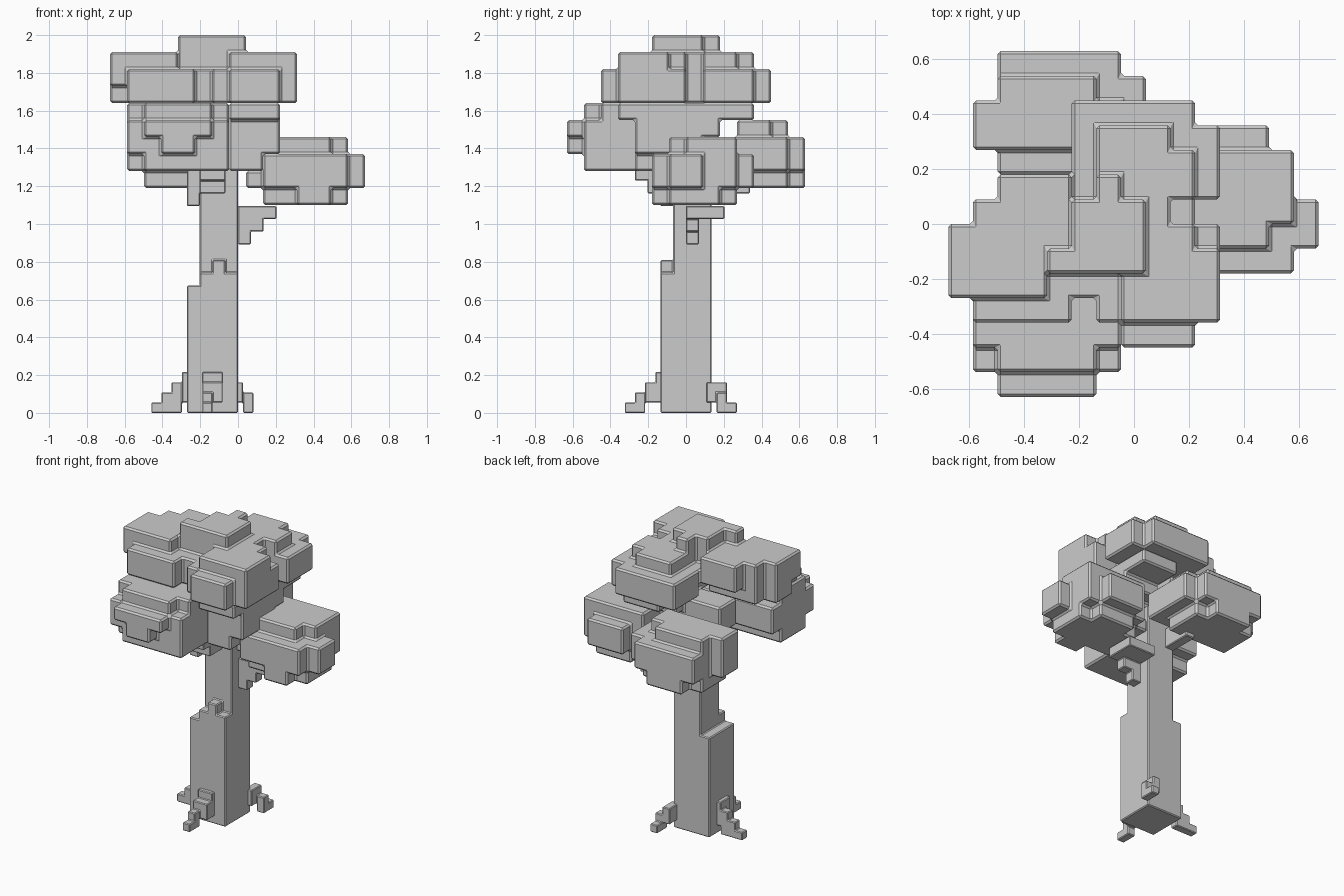
import bpy, bmesh
from math import radians
from mathutils import Vector

if "Cube" in bpy.data.objects:
    bpy.data.objects.remove(bpy.data.objects["Cube"])


def voxels(name, origin, size, boxes, bevel, holes=()):
    """Fill boxes (x0,x1,y0,y1,z0,z1 in grid cells), skin them, bevel the edges."""
    def fill(items):
        return {(x, y, z) for a, b, c, d, e, f in items
                for x in range(a, b) for y in range(c, d) for z in range(e, f)}
    cells = fill(boxes) - fill(holes)
    bm = bmesh.new()
    verts = {}

    def vert(p):
        if p not in verts:
            verts[p] = bm.verts.new(Vector(origin) + Vector(p) * size)
        return verts[p]

    for c in sorted(cells):
        for axis in range(3):
            u, v = (axis + 1) % 3, (axis + 2) % 3
            for side in (0, 1):
                n = list(c)
                n[axis] += 1 if side else -1
                if tuple(n) in cells:
                    continue
                quad = []
                for du, dv in ((0, 0), (1, 0), (1, 1), (0, 1)):
                    p = list(c)
                    p[axis] += side
                    p[u] += du
                    p[v] += dv
                    quad.append(vert(tuple(p)))
                bm.faces.new(quad if side else quad[::-1])
    bmesh.ops.dissolve_limit(bm, angle_limit=radians(1), verts=bm.verts[:], edges=bm.edges[:])
    mesh = bpy.data.meshes.new(name)
    bm.to_mesh(mesh)
    bm.free()
    obj = bpy.data.objects.new(name, mesh)
    bpy.context.collection.objects.link(obj)
    mod = obj.modifiers.new("edge_bevel", 'BEVEL')
    mod.width = bevel
    mod.segments = 1
    mod.limit_method = 'ANGLE'
    mod.angle_limit = radians(30)
    return obj


# Trunk with stepped shoulder
T0, TS = (-0.27, -0.135, 0), 0.0675
voxels("trunk", T0, TS, [
    (0, 4, 0, 4, 0, 10), (1, 4, 0, 1, 10, 11), (2, 3, 0, 1, 11, 12),
    (1, 4, 1, 4, 10, 21)], 0.006)

# Branches
B0 = (-0.27, -0.135, 0.015)
voxels("right_branch", B0, TS, [
    (4, 5, 2, 3, 13, 16), (5, 6, 2, 3, 14, 16), (6, 7, 2, 5, 15, 16),
    (4, 6, 2, 5, 15, 16)], 0.005)
voxels("front_branch", B0, TS, [
    (0, 1, 0, 2, 16, 19), (1, 3, -1, 1, 17, 18), (1, 3, -2, 0, 18, 20)], 0.005)
voxels("back_branch", B0, TS, [(1, 2, 4, 6, 17, 19), (1, 2, 5, 7, 17, 19)], 0.005)

# Roots
R0, RS = (-0.459, -0.324, 0), 0.054
voxels("left_root", R0, RS, [
    (0, 1, 6, 7, 0, 1), (1, 2, 6, 7, 0, 2), (2, 3, 6, 7, 0, 3), (3, 4, 5, 7, 1, 4)], 0.005)
voxels("front_root", R0, RS, [
    (5, 6, 0, 1, 0, 1), (5, 6, 1, 2, 0, 2), (5, 7, 2, 3, 1, 3), (5, 7, 3, 4, 1, 4)], 0.005)
voxels("back_root", R0, RS, [
    (9, 10, 10, 11, 0, 1), (9, 10, 9, 10, 0, 2), (8, 9, 8, 10, 1, 3)], 0.005)

# Foliage clumps share one grid
L0, LS, LB = (-0.677, -0.63, 1.1), 0.09, 0.011
voxels("right_foliage", L0, LS, [
    (11, 13, 5, 9, 0, 1), (9, 14, 6, 9, 0, 1), (10, 13, 9, 10, 0, 1),
    (8, 9, 6, 9, 1, 2), (9, 14, 5, 10, 1, 3), (10, 13, 10, 11, 1, 3),
    (14, 15, 6, 8, 1, 3), (9, 13, 6, 10, 3, 4), (13, 14, 7, 10, 3, 4)], LB)
voxels("back_foliage", L0, LS, [
    (2, 7, 10, 13, 1, 2), (3, 6, 13, 14, 1, 2), (1, 8, 10, 12, 2, 4),
    (2, 8, 9, 13, 2, 4), (2, 7, 13, 14, 2, 4), (2, 6, 10, 13, 4, 5),
    (1, 7, 10, 12, 4, 5)], LB)
voxels("front_foliage", L0, LS, [
    (2, 7, 1, 5, 2, 3), (1, 7, 2, 5, 2, 3), (1, 7, 1, 6, 3, 5),
    (3, 5, 0, 1, 3, 4), (2, 6, 0, 1, 4, 5), (2, 6, 1, 5, 5, 6),
    (1, 7, 2, 5, 5, 6)], LB)
voxels("middle_foliage", L0, LS, [
    (7, 9, 4, 8, 2, 3), (7, 10, 4, 8, 3, 4), (4, 7, 6, 8, 3, 5),
    (7, 10, 4, 9, 4, 5), (7, 10, 3, 11, 5, 6)], LB)

# Crown: left lobe, right lobe, cap, with a hollow underneath
voxels("crown_foliage", L0, LS, [
    (0, 2, 5, 7, 6, 7), (2, 5, 4, 7, 6, 7), (0, 5, 4, 7, 7, 8),
    (1, 5, 7, 8, 6, 9), (2, 5, 8, 9, 7, 9), (1, 5, 3, 4, 6, 8),
    (0, 4, 4, 7, 8, 9), (4, 5, 5, 7, 8, 9),
    (4, 8, 4, 8, 6, 8), (5, 8, 5, 8, 8, 9),
    (7, 10, 2, 3, 6, 8), (6, 11, 3, 7, 6, 8), (5, 9, 7, 9, 6, 8),
    (5, 11, 8, 11, 6, 8), (5, 10, 11, 12, 6, 8),
    (7, 11, 3, 6, 8, 9), (6, 10, 6, 7, 8, 9), (6, 9, 7, 11, 8, 9), (9, 10, 8, 10, 8, 9),
    (5, 8, 5, 8, 9, 10), (4, 5, 5, 6, 9, 10), (6, 7, 8, 9, 9, 10)], LB,
    holes=[(5, 8, 5, 9, 6, 7)])
